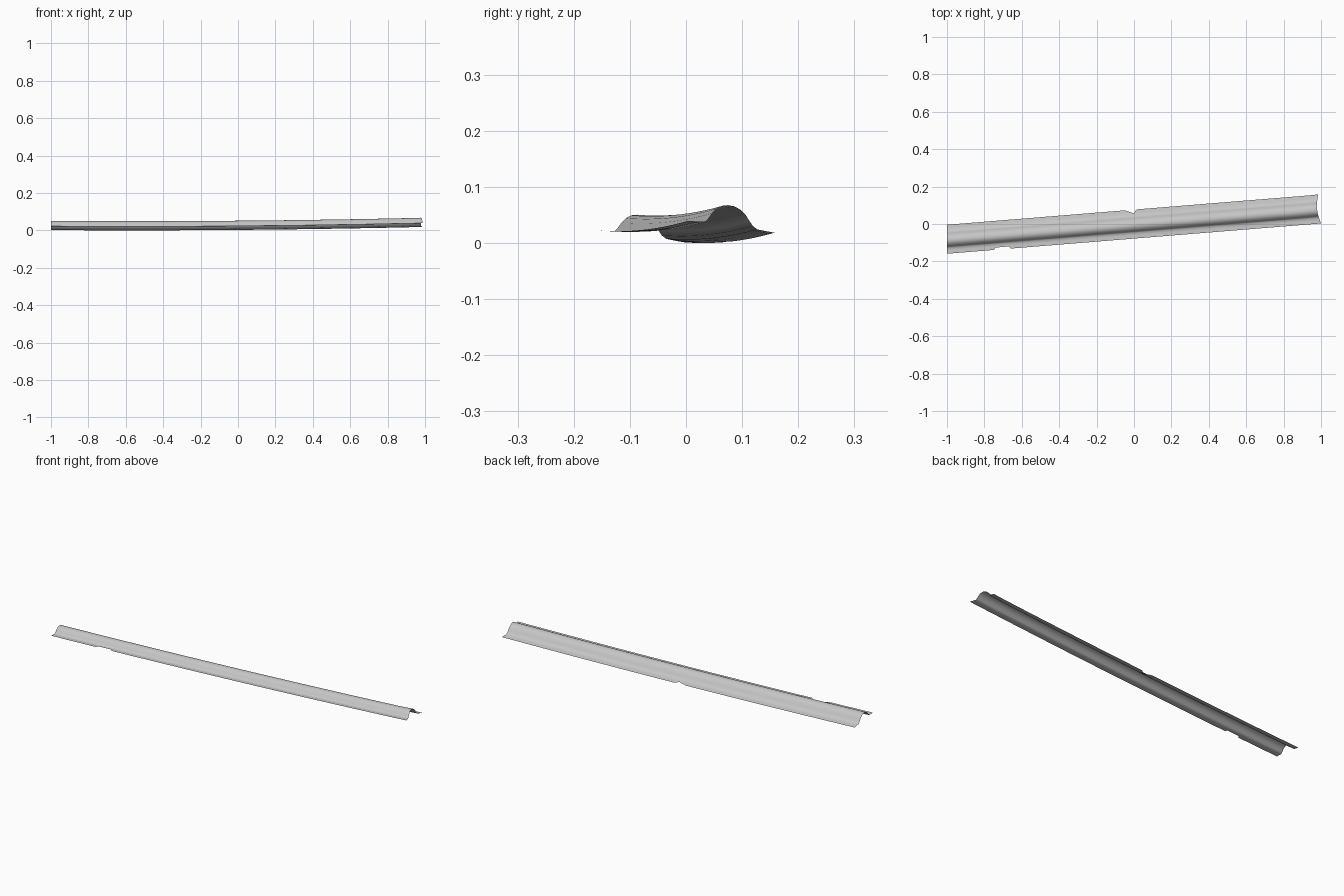
import bpy
import bmesh
import math

old = bpy.data.objects.get("Cube")
if old:
    bpy.data.objects.remove(old, do_unlink=True)

steel = bpy.data.materials.new("pale grey")
steel.use_nodes = True
colour = (0.56, 0.56, 0.56, 1)
steel.diffuse_color = colour
steel.node_tree.nodes["Principled BSDF"].inputs["Base Color"].default_value = colour

# Cross-section from front flange, over the ridge, to the lower back flange
profile = [(-0.078, 0.022), (-0.06, 0.021), (-0.046, 0.021), (-0.041, 0.026),
           (-0.034, 0.036), (-0.026, 0.044), (-0.016, 0.049), (-0.006, 0.050),
           (0.005, 0.048), (0.016, 0.042), (0.025, 0.033), (0.032, 0.022),
           (0.038, 0.013), (0.046, 0.007), (0.06, 0.004), (0.077, 0.001)]
front, back = profile[0][0], profile[-1][0]


def dent(x, points):
    """Edge offset at x, interpolated between a few points."""
    for (x0, d0), (x1, d1) in zip(points, points[1:]):
        if x0 <= x <= x1:
            return d0 + (d1 - d0) * (x - x0) / (x1 - x0)
    return 0


# Torn spots on the two long edges
back_dents = [(-0.09, 0), (-0.06, 0.004), (0, -0.02), (0.012, 0)]
front_dents = [(-0.75, 0), (-0.74, 0.012), (-0.67, 0.012), (-0.66, 0)]


def station(x):
    """One ring of the sheet, following the slanted, gently lifting line."""
    centre = 0.081 * x
    lift = 0.0015 + 0.0085 * x + 0.0075 * x * x
    lo = front + dent(x, front_dents)
    hi = back + dent(x, back_dents)
    ring = []
    for t, z in profile:
        v = (t - front) / (back - front)
        # The +x end is slightly hollow
        trim = 0.015 * v + 0.014 * math.sin(math.pi * v)
        px = x - trim * max(0, (x - 0.9) / 0.1)
        ring.append((px, centre + min(max(t, lo), hi), z + lift))
    return ring


bm = bmesh.new()
count = 200
rings = [[bm.verts.new(p) for p in station(-1 + 2 * i / count)]
         for i in range(count + 1)]
for a, b in zip(rings, rings[1:]):
    for j in range(len(profile) - 1):
        face = bm.faces.new((a[j], b[j], b[j + 1], a[j + 1]))
        face.smooth = True
bmesh.ops.dissolve_degenerate(bm, dist=0.00001, edges=bm.edges[:])

mesh = bpy.data.meshes.new("ridged_sheet")
bm.to_mesh(mesh)
bm.free()
mesh.materials.append(steel)
sheet = bpy.data.objects.new("ridged_sheet", mesh)
bpy.context.collection.objects.link(sheet)
